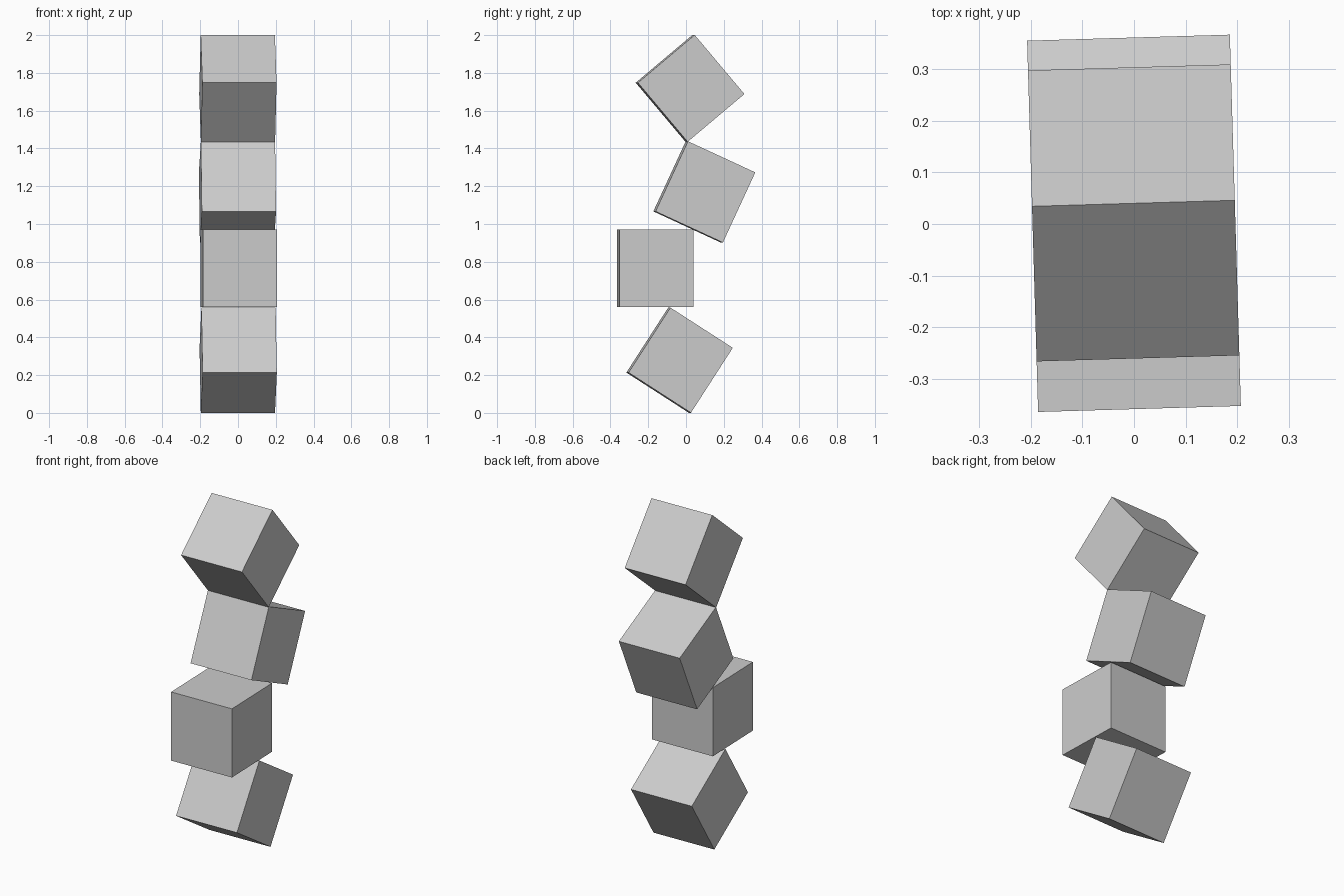
import bpy
from math import radians
from mathutils import Matrix

if "Cube" in bpy.data.objects:
    bpy.data.objects.remove(bpy.data.objects["Cube"])

SIZE = (0.393, 0.393, 0.409)                    # slightly tall block
TURN = Matrix.Rotation(radians(1.7), 4, 'Z')    # small twist of the whole stack


def block(name, y, z, tilt):
    bpy.ops.mesh.primitive_cube_add(size=1)
    ob = bpy.context.object
    ob.name = name
    ob.matrix_world = (TURN @ Matrix.Translation((0, y, z))
                       @ Matrix.Rotation(radians(tilt), 4, 'X')
                       @ Matrix.Diagonal((*SIZE, 1)))


# Stack of tumbling blocks, bottom to top
block("bottom_block", -0.034, 0.279, -32.8)
block("lower_block", -0.162, 0.766, 0)
block("upper_block", 0.097, 1.170, -24.8)
block("top_block", 0.0215, 1.718, 40.1)
